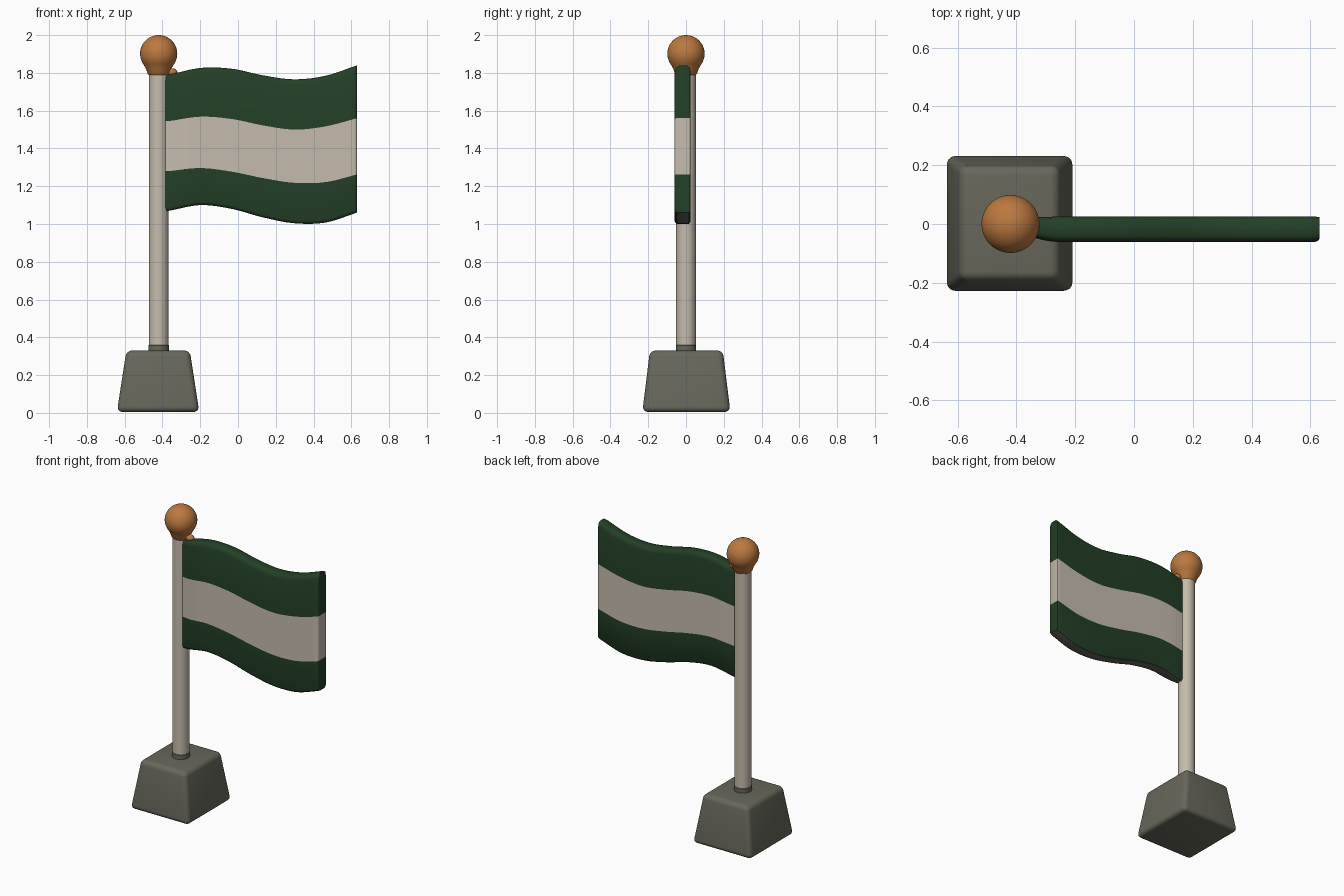
import bpy, bmesh, math

if "Cube" in bpy.data.objects:
    bpy.data.objects.remove(bpy.data.objects["Cube"])


def material(name, rgb):
    m = bpy.data.materials.new(name)
    m.diffuse_color = (*rgb, 1)
    m.use_nodes = True
    m.node_tree.nodes["Principled BSDF"].inputs["Base Color"].default_value = m.diffuse_color
    return m


CREAM = material("cream", (0.56, 0.50, 0.42))
GREEN = material("dark green", (0.017, 0.050, 0.020))
STONE = material("grey stone", (0.135, 0.135, 0.105))
ORANGE = material("orange wood", (0.50, 0.19, 0.05))
PX = -0.42  # pole axis


def finish(bm, name, mats, angle=40):
    bmesh.ops.recalc_face_normals(bm, faces=bm.faces)
    me = bpy.data.meshes.new(name)
    bm.to_mesh(me)
    bm.free()
    ob = bpy.data.objects.new(name, me)
    bpy.context.collection.objects.link(ob)
    for m in mats:
        me.materials.append(m)
    bpy.ops.object.select_all(action='DESELECT')
    ob.select_set(True)
    bpy.context.view_layer.objects.active = ob
    bpy.ops.object.shade_smooth_by_angle(angle=math.radians(angle))
    return ob


def lathe(name, profile, mat, n=48):
    bm = bmesh.new()
    vs = [bm.verts.new((PX + r, 0, z)) for r, z in profile]
    es = [bm.edges.new(p) for p in zip(vs, vs[1:])]
    bmesh.ops.spin(bm, geom=vs + es, cent=(PX, 0, 0), axis=(0, 0, 1),
                   angle=2 * math.pi, steps=n)
    bmesh.ops.remove_doubles(bm, verts=bm.verts, dist=1e-5)
    return finish(bm, name, [mat])


# Tapered base block with rounded edges
bm = bmesh.new()
bmesh.ops.create_cube(bm, size=2)
for v in bm.verts:
    top = v.co.z > 0
    v.co = (PX - 0.003 + v.co.x * (0.168 if top else 0.218),
            0.002 + v.co.y * (0.193 if top else 0.233), 0.33 if top else 0.005)
bmesh.ops.bevel(bm, geom=bm.edges[:], offset=0.03, segments=5, profile=0.5,
                affect='EDGES')
finish(bm, "base", [STONE], 60)

# Pole and the small collar at its foot
lathe("pole", [(0, 0.3), (0.052, 0.3), (0.052, 1.81), (0, 1.81)], CREAM)
lathe("collar", [(0, 0.31), (0.054, 0.31), (0.054, 0.358), (0.05, 0.362), (0, 0.362)], STONE)

# Ball finial flaring out of a neck
ball = [(0.0985 * math.cos(a), 1.9015 + 0.0985 * math.sin(a))
        for a in [math.radians(-35 + 125 * i / 20) for i in range(20)]]
lathe("finial", [(0, 1.788), (0.052, 1.788), (0.058, 1.795), (0.066, 1.82)]
      + ball + [(0, 2.0)], ORANGE)

# Little lug where the flag meets the finial
bm = bmesh.new()
bmesh.ops.create_uvsphere(bm, u_segments=20, v_segments=12, radius=0.024)
for v in bm.verts:
    v.co = (v.co.x * 1.3 - 0.352, v.co.y - 0.006, v.co.z * 0.9 + 1.803)
finish(bm, "finial_lug", [ORANGE])

# Waving flag: edge heights sampled at equal steps from pole to free end
LINES = {
    "bot": [1.07, 1.10, 1.08, 1.035, 1.004, 1.008, 1.06],
    "low": [1.28, 1.296, 1.277, 1.243, 1.218, 1.222, 1.262],
    "high": [1.545, 1.568, 1.556, 1.522, 1.50, 1.517, 1.56],
    "top": [1.79, 1.826, 1.822, 1.787, 1.766, 1.785, 1.84],
}


def height(line, t):
    p = LINES[line]
    p = [2 * p[0] - p[1]] + p + [2 * p[-1] - p[-2]]
    s = min(max(t, 0), 1) * 6
    i = min(int(s), 5)
    u = s - i
    a, b, c, d = p[i:i + 4]
    return b + 0.5 * u * (c - a + u * (2*a - 5*b + 4*c - d + u * (3*(b - c) + d - a)))


# Rounded cross-section: (y, edge line, height offset)
F, B = -0.061, 0.025
SECTION = [(-0.046, "bot", 0), (-0.057, "bot", 0.006), (F, "bot", 0.018), (F, "low", 0),
           (F, "high", 0), (F, "top", -0.03), (-0.054, "top", -0.01), (-0.04, "top", 0),
           (0.006, "top", 0), (0.02, "top", -0.01), (B, "top", -0.03), (B, "high", 0),
           (B, "low", 0), (B, "bot", 0.014), (0.015, "bot", 0)]
N = len(SECTION)
xs = [-0.39] + [-0.365 + 0.98 * i / 48 for i in range(49)] + [0.624, 0.629, 0.631]


def front_shrink(x):
    if x < -0.25:
        return 1 - 0.4 * min(1, (-0.25 - x) / 0.115) ** 2
    return {0.624: 0.95, 0.629: 0.88, 0.631: 0.8}.get(x, 1)


bm = bmesh.new()
rings = []
for x in xs:
    k = front_shrink(x)
    rings.append([bm.verts.new((x, y * k if y < 0 else y * (1 + k) / 2,
                                height(l, (x + 0.365) / 0.995) + o)) for y, l, o in SECTION])
for r, s in zip(rings, rings[1:]):
    for i in range(N):
        j = (i + 1) % N
        f = bm.faces.new((r[i], r[j], s[j], s[i]))
        f.material_index = 1 if i in (3, 11) else 2 if i == N - 1 else 0
for r in (rings[0], rings[-1]):
    for ids, mi in (([3, 4, 11, 12], 1), (range(4, 12), 0), ([0, 1, 2, 3, 12, 13, 14], 0)):
        bm.faces.new([r[i] for i in ids]).material_index = mi
finish(bm, "flag", [GREEN, CREAM, STONE], 50)
